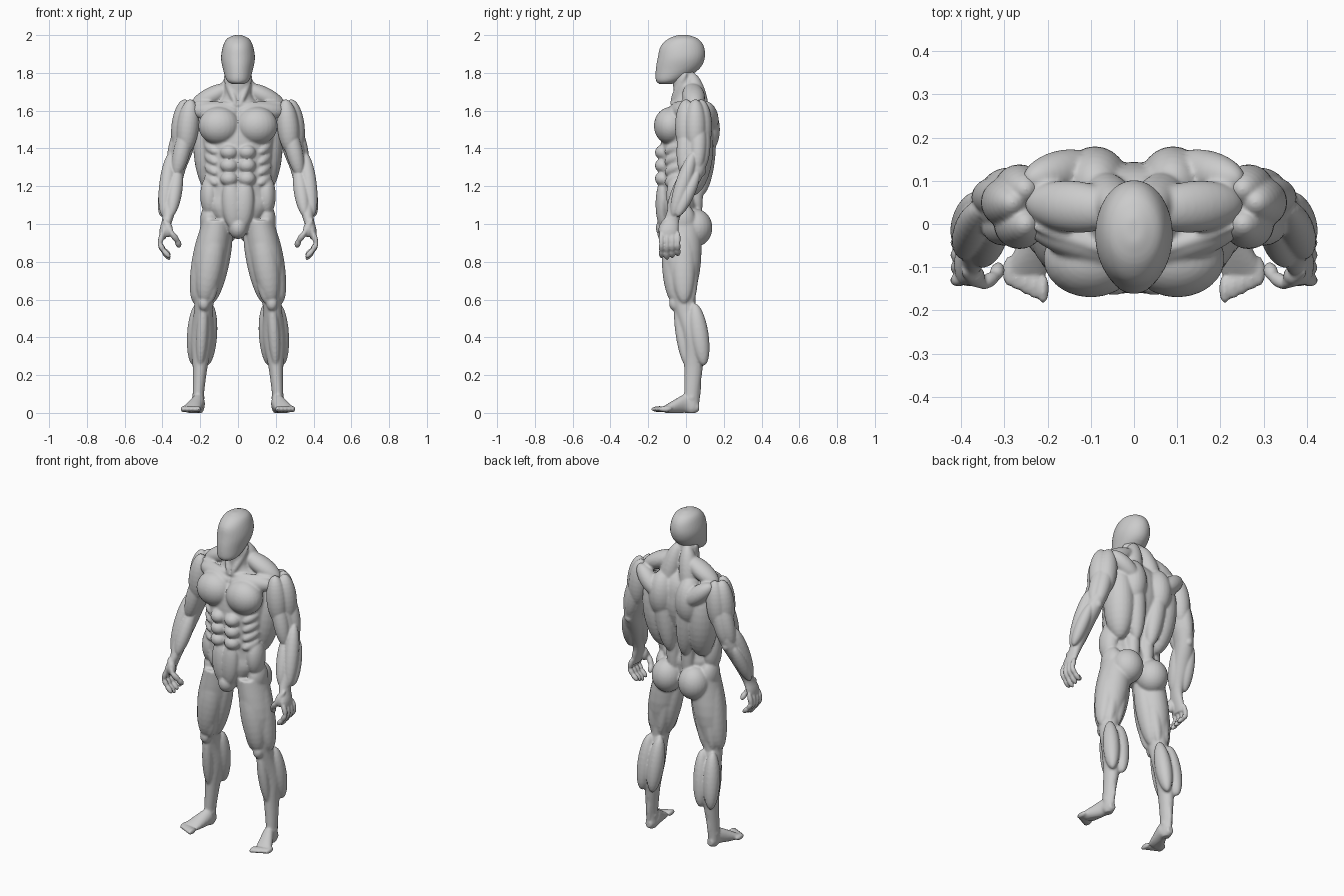
import bpy, bmesh, math
from mathutils import Vector, Matrix

if "Cube" in bpy.data.objects:
    bpy.data.objects.remove(bpy.data.objects["Cube"], do_unlink=True)

grey = (.6, .6, .6, 1)
clay = bpy.data.materials.new("light_grey_clay")
clay.use_nodes = True
clay.diffuse_color = grey
clay.node_tree.nodes["Principled BSDF"].inputs["Base Color"].default_value = grey

out, front, up = Vector((1, 0, 0)), Vector((0, -1, 0)), Vector((0, 0, 1))
back = -front


def spline(rows, steps=4):
    """Smoothly interpolate a list of number rows."""
    result = []
    last = len(rows) - 1
    for i in range(last):
        before, start, end, after = (rows[max(0, min(last, i + k))] for k in (-1, 0, 1, 2))
        for s in range(steps):
            t = s / steps
            result.append([q + t / 2 * (r - p + t * (2 * p - 5 * q + 4 * r - w + t * (3 * (q - r) + w - p)))
                           for p, q, r, w in zip(before, start, end, after)])
    return result + [rows[last]]


def ring(height, forward, wide, deep):
    """Cross-section on the centre line."""
    return up * height + front * forward, wide, deep


def loft(skin, *rings, second_axis=back, sides=32):
    """Skin elliptical rings given as (centre, half width, half depth)."""
    loops = []
    for x, y, z, wide, deep in spline([(*centre, wide, deep) for centre, wide, deep in rings]):
        angles = [math.tau * i / sides for i in range(sides)]
        loops.append([skin.verts.new(Vector((x, y, z)) + out * wide * math.cos(a) + second_axis * deep * math.sin(a))
                      for a in angles])
    faces = [skin.faces.new(loops[0]), skin.faces.new(loops[-1])]
    for low, high in zip(loops, loops[1:]):
        for i in range(sides):
            faces.append(skin.faces.new((low[i - 1], low[i], high[i], high[i - 1])))
    bmesh.ops.recalc_face_normals(skin, faces=faces)


def ball(skin, matrix):
    bmesh.ops.create_uvsphere(skin, u_segments=24, v_segments=16, radius=1, matrix=matrix)


def blob(skin, centre, wide, deep, tall):
    ball(skin, Matrix.Translation(centre) @ Matrix.Diagonal((wide, deep, tall, 1)))


def muscle(skin, start, end, width, deep=1, shift=Vector()):
    """Spindle from start to end; deep scales its front-to-back thickness."""
    along = (end - start).normalized()
    across = back.cross(along).normalized()
    turn = Matrix((across, along.cross(across), along)).transposed().to_4x4()
    size = Matrix.Diagonal((width, width * deep, (end - start).length / 2, 1))
    ball(skin, Matrix.Translation((start + end) / 2 + shift) @ turn @ size)


def mirror(skin):
    copied = bmesh.ops.duplicate(skin, geom=skin.verts[:] + skin.edges[:] + skin.faces[:])["geom"]
    bmesh.ops.scale(skin, vec=(-1, 1, 1), verts=[g for g in copied if isinstance(g, bmesh.types.BMVert)])
    bmesh.ops.reverse_faces(skin, faces=[g for g in copied if isinstance(g, bmesh.types.BMFace)])


def finish(skin, name, voxel):
    """Fuse the overlapping volumes into one sculpted skin."""
    mesh = bpy.data.meshes.new(name)
    skin.to_mesh(mesh)
    skin.free()
    part = bpy.data.objects.new(name, mesh)
    bpy.context.collection.objects.link(part)
    mesh.materials.append(clay)
    fuse = part.modifiers.new("fuse", "REMESH")
    fuse.mode = "VOXEL"
    fuse.voxel_size = voxel
    relax = part.modifiers.new("relax", "SMOOTH")
    relax.factor = .5
    relax.iterations = 4
    bpy.context.view_layer.objects.active = part
    for modifier in list(part.modifiers):
        bpy.ops.object.modifier_apply(modifier=modifier.name)
    for vertex in part.data.vertices:
        vertex.co.z = max(vertex.co.z, 0)
    part.data.shade_smooth()
    return part


# Head: a smooth faceless mask
head = bmesh.new()
loft(head,
     ring(height=1.74, forward=.11, wide=.03, deep=.03),
     ring(height=1.76, forward=.09, wide=.06, deep=.07),
     ring(height=1.82, forward=.045, wide=.08, deep=.115),
     ring(height=1.88, forward=.025, wide=.09, deep=.125),
     ring(height=1.94, forward=.02, wide=.08, deep=.115),
     ring(height=1.98, forward=.015, wide=.06, deep=.08),
     ring(height=2, forward=.015, wide=.02, deep=.03))
finish(head, "head", voxel=.007)

# Leg
body = bmesh.new()
hip = Vector((.11, -.02, 1.02))
thigh = Vector((.15, -.02, .8))
knee = Vector((.18, -.01, .58))
calf = Vector((.19, .04, .4))
shin = Vector((.2, .04, .25))
ankle = Vector((.21, .03, .1))
heel = Vector((.21, .03, .03))
loft(body, (hip, .08, .1), (thigh, .09, .1), (knee, .05, .06), (calf, .06, .06),
     (shin, .04, .05), (ankle, .03, .04), (heel, .03, .04))
muscle(body, hip, knee, width=.07, deep=.9, shift=front * .05)
muscle(body, hip, knee, width=.05, deep=1.3, shift=out * .05)
muscle(body, thigh, knee, width=.035, shift=front * .05 - out * .03)
muscle(body, hip - out * .06, knee - out * .04, width=.05, deep=1.2)
for side in (out, -out):
    muscle(body, hip, knee, width=.04, shift=back * .04 + side * .025)
    muscle(body, knee, shin, width=.045, deep=1.1, shift=back * .055 + side * .035)
blob(body, knee + front * .05, wide=.03, deep=.03, tall=.04)
muscle(body, knee, shin, width=.03, shift=front * .04)
muscle(body, shin, heel, width=.015, shift=back * .03)

# Foot, turned slightly outwards
blob(body, ankle - up * .02, wide=.035, deep=.025, tall=.02)
instep = heel + front * .03 + up * .02
ball_of_foot = heel + front * .14 + out * .04 - up * .01
loft(body, (heel + back * .04, .02, .02), (heel, .03, .04), (instep, .035, .05),
     (instep.lerp(ball_of_foot, .6), .045, .035), (ball_of_foot, .05, .02), second_axis=up)
for i in range(5):
    toe = ball_of_foot + out * (.02 * i - .04) + front * (.04 - .01 * i)
    blob(body, toe, wide=.014, deep=.035, tall=.016)

# Hips and buttocks
blob(body, hip - out * .02 + back * .07 - up * .04, wide=.09, deep=.09, tall=.1)
blob(body, hip + out * .04, wide=.05, deep=.07, tall=.09)

# Chest and shoulders
sternum = Vector((0, -.08, 1.63))
shoulder = Vector((.25, 0, 1.64))
blob(body, sternum + out * .1 - up * .11, wide=.11, deep=.09, tall=.1)
muscle(body, sternum, shoulder, width=.05, deep=.9, shift=up * -.04)
muscle(body, sternum, shoulder, width=.015)

# Back and neck
blade = Vector((.09, .09, 1.5))
loin = Vector((.05, .05, 1.15))
nape = Vector((.03, .03, 1.8))
muscle(body, blade + out * .08 + up * .1, loin + out * .08, width=.085, deep=1.1, shift=front * .02)
blob(body, blade, wide=.08, deep=.09, tall=.14)
muscle(body, shoulder + back * .1, blade + back * .05, width=.05)
muscle(body, blade + up * .06, loin, width=.055, shift=back * .03)
muscle(body, loin + up * .2, loin - up * .18, width=.04)
muscle(body, nape, blade, width=.055)
muscle(body, nape - up * .07, shoulder + back * .05 - up * .02, width=.05, deep=1.2)
muscle(body, nape + out * .04 + front * .03, sternum + out * .01, width=.02)

# Stomach blocks, rib fingers and waist
navel = Vector((0, -.12, 1.24))
for row in range(3):
    blob(body, navel + out * .047 + up * .07 * row, wide=.047, deep=.045, tall=.04)
muscle(body, navel + out * .04, navel + out * .02 - up * .27, width=.055, deep=.75)
rib = Vector((.17, -.03, 1.26))
for row in range(4):
    muscle(body, rib, rib + Vector((-.06, -.08, -.05)), width=.027, shift=up * .055 * row)
muscle(body, rib, rib - up * .22, width=.05, deep=1.3, shift=front * .01 - out * .02)
mirror(body)

# Trunk core, neck and groin
loft(body,
     ring(height=.95, forward=.04, wide=.05, deep=.08),
     ring(height=1.08, forward=.035, wide=.165, deep=.1),
     ring(height=1.18, forward=.035, wide=.165, deep=.09),
     ring(height=1.4, forward=0, wide=.19, deep=.135),
     ring(height=1.52, forward=-.01, wide=.19, deep=.13),
     ring(height=1.6, forward=-.02, wide=.16, deep=.1),
     ring(height=1.67, forward=0, wide=.08, deep=.065),
     ring(height=1.75, forward=.01, wide=.07, deep=.06),
     ring(height=1.86, forward=.02, wide=.055, deep=.06))
blob(body, navel - up * .26 + back * .02, wide=.05, deep=.06, tall=.06)
finish(body, "torso_and_legs", voxel=.007)

# Upper arm
arm = bmesh.new()
arm_top = Vector((.26, .05, 1.62))
upper_arm = Vector((.29, .05, 1.42))
elbow = Vector((.33, .04, 1.28))
forearm = Vector((.36, -.02, 1.15))
wrist = Vector((.37, -.07, 1.04))
palm = Vector((.39, -.09, .97))
knuckles = Vector((.4, -.09, .92))
loft(arm, (arm_top, .04, .05), (upper_arm, .06, .07), (elbow, .05, .06), (forearm, .05, .05),
     (wrist, .03, .04), (palm, .025, .05), (knuckles, .015, .045))
for shift in (out * .02, front * .05 - out * .01, back * .03 - out * .01):
    muscle(arm, arm_top + up * .04, upper_arm - up * .05, width=.058, shift=shift)
muscle(arm, arm_top - up * .08, elbow - up * .03, width=.045, shift=front * .05)
for shift in (back * .04, back * .02 + out * .025):
    muscle(arm, arm_top - up * .06, elbow, width=.045, shift=shift)

# Forearm
blob(arm, elbow + back * .04, wide=.025, deep=.025, tall=.03)
muscle(arm, elbow + up * .1, wrist, width=.042, shift=out * .025)
muscle(arm, elbow + up * .03, wrist, width=.04, shift=front * .02 - out * .015)
muscle(arm, elbow, wrist, width=.035, shift=back * .025 + out * .035)

# Hand: three bones for every finger, curling inwards
def digit(joints, width):
    for start, end in zip(joints, joints[1:]):
        reach = (end - start).normalized() * .012
        muscle(arm, start - reach, end + reach, width)


for i in range(4):
    root = knuckles + back * (.029 * i - .04) + up * .03
    shorter = .005 * abs(i - 1)
    middle = root - up * .055 + out * .015
    bend = middle + Vector((-.02, 0, shorter - .04))
    digit((root, middle, bend, bend + Vector((-.028, 0, shorter - .035))), width=.0145)
thumb = palm + front * .02 + up * .05
digit((thumb, thumb + Vector((-.04, -.03, -.07)), thumb + Vector((-.07, -.01, -.11)),
       thumb + Vector((-.077, .01, -.135))), width=.0165)
blob(arm, palm + front * .03 - out * .02, wide=.025, deep=.025, tall=.04)
left_arm = finish(arm, "left_arm", voxel=.005)

# Mirrored arm
flipped = left_arm.data.copy()
flipped.transform(Matrix.Diagonal((-1, 1, 1, 1)))
flipped.flip_normals()
bpy.context.collection.objects.link(bpy.data.objects.new("right_arm", flipped))
